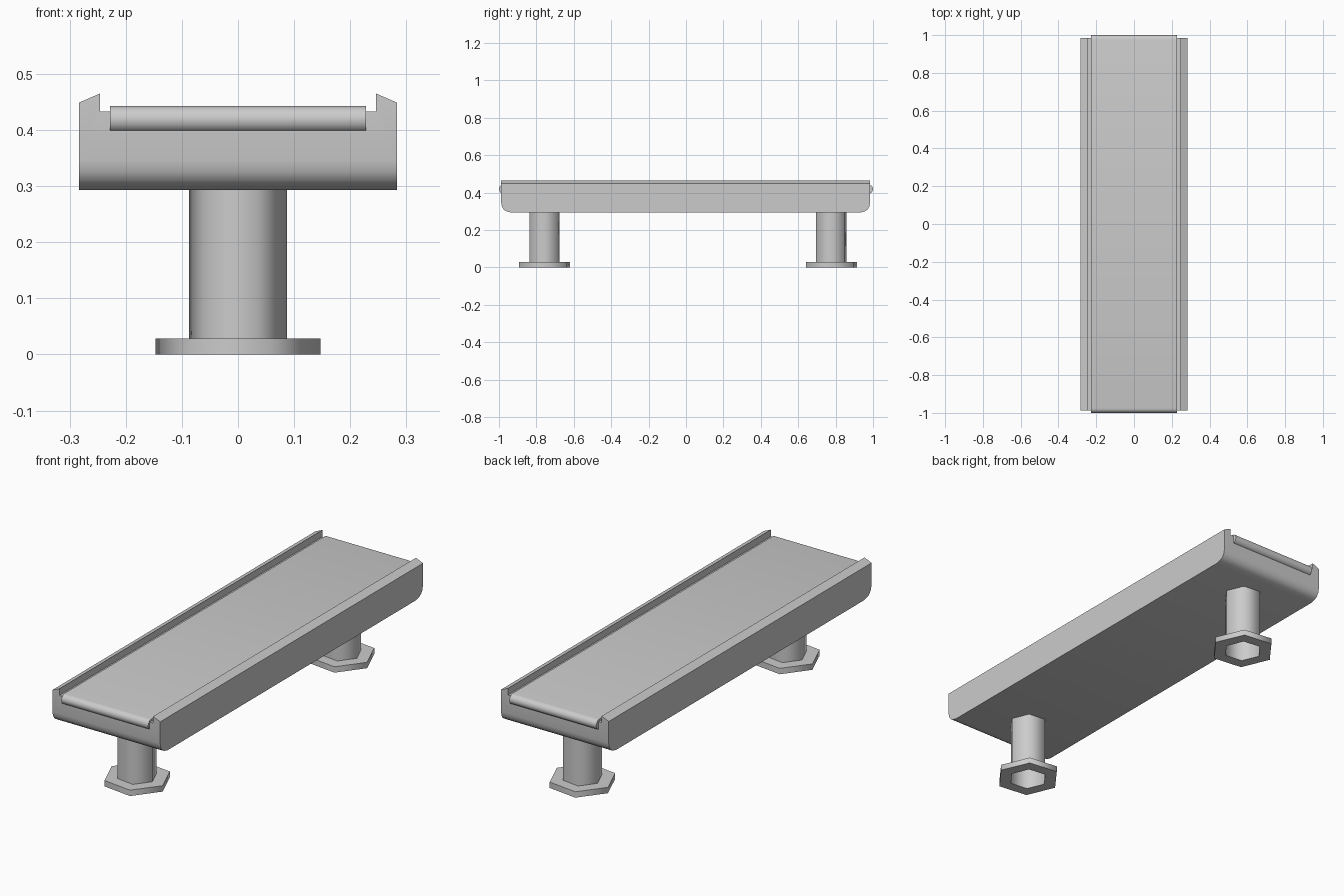
import bpy, bmesh
from math import sin, cos, pi, radians

if "Cube" in bpy.data.objects:
    bpy.data.objects.remove(bpy.data.objects["Cube"])


def finish(name, bm, angle, fix=True):
    if fix:
        bmesh.ops.recalc_face_normals(bm, faces=bm.faces)
    mesh = bpy.data.meshes.new(name)
    bm.to_mesh(mesh)
    bm.free()
    ob = bpy.data.objects.new(name, mesh)
    bpy.context.collection.objects.link(ob)
    bpy.ops.object.select_all(action='DESELECT')
    ob.select_set(True)
    bpy.context.view_layer.objects.active = ob
    bpy.ops.object.shade_smooth_by_angle(angle=radians(angle))
    return ob


def loft(bm, rings, caps):
    rows = [[bm.verts.new(p) for p in ring] for ring in rings]
    n = len(rows[0])
    for a, b in zip(rows, rows[1:]):
        for i in range(n):
            j = (i + 1) % n
            bm.faces.new((a[i], a[j], b[j], b[i]))
    if caps:
        bm.faces.new(rows[0][::-1])
        bm.faces.new(rows[-1])


# Bed: channel section with raised rails, underside curving up at both ends
def bed_section(y, bottom):
    right = [(0.283, bottom), (0.283, 0.449), (0.246, 0.465), (0.246, 0.433)]
    pts = right + [(-x, z) for x, z in reversed(right)]
    return [(x, y, z) for x, z in pts]


curve = [(0.0, 0.345), (0.004, 0.325), (0.014, 0.309), (0.028, 0.300), (0.055, 0.293)]
front, back = -0.988, 0.984
stations = [(front + d, z) for d, z in curve] + [(back - d, z) for d, z in reversed(curve)]
bm = bmesh.new()
loft(bm, [bed_section(y, z) for y, z in stations], True)
finish("conveyor_bed", bm, 30)

# Belt: flat slab with half-round rolled ends
r, zc, yc = 0.024, 0.419, 0.976
outline = []
for sign in (1, -1):
    for i in range(9):
        a = pi / 2 - pi * i / 8
        outline.append((sign * (yc + r * cos(a)), zc + sign * r * sin(a)))
bm = bmesh.new()
loft(bm, [[(x, y, z) for y, z in outline] for x in (-0.228, 0.228)], True)
finish("belt", bm, 30)


# Hexagonal hollow legs with flat foot flanges
def hexagon(radius, y, z):
    return [(radius * cos(radians(60 * i - 7)), y + radius * sin(radians(60 * i - 7)), z)
            for i in range(6)]


LEG, FOOT, FOOT_TOP = 0.088, 0.148, 0.028
for name, y in (("front", -0.757), ("back", 0.777)):
    bm = bmesh.new()
    loft(bm, [hexagon(LEG, y, z) for z in (0, 0.295)], False)
    finish(name + "_leg", bm, 65, False)
    bm = bmesh.new()
    loft(bm, [hexagon(LEG, y, 0), hexagon(FOOT, y, 0),
              hexagon(FOOT, y, FOOT_TOP), hexagon(LEG, y, FOOT_TOP)], False)
    finish(name + "_foot", bm, 65)
